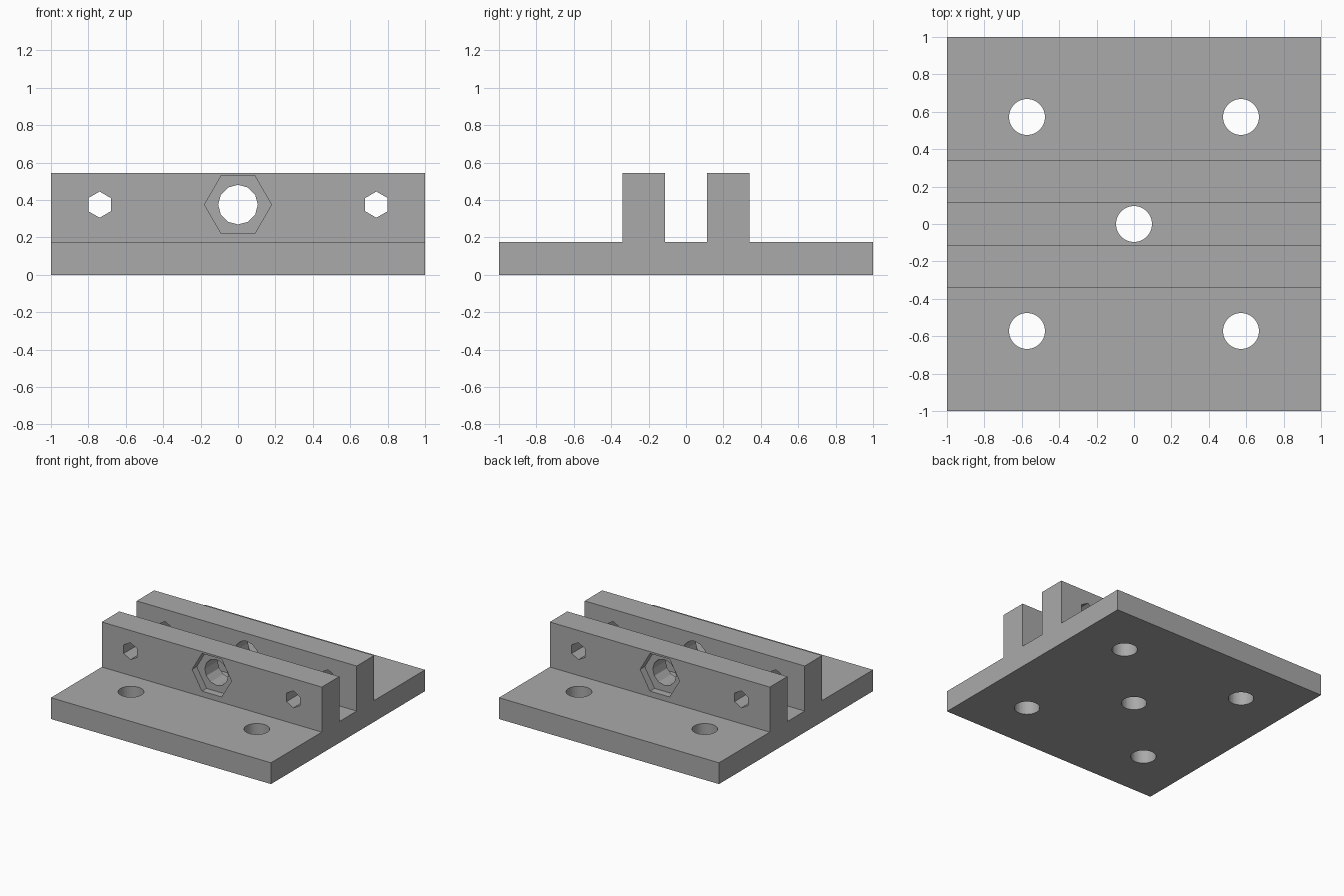
import bpy, bmesh
from math import pi
from mathutils import Matrix

cube = bpy.data.objects.get("Cube")
if cube:
    bpy.data.objects.remove(cube)

grey = bpy.data.materials.new("plain grey")
grey.use_nodes = True
colour = (0.4, 0.4, 0.4, 1)
grey.diffuse_color = colour
grey.node_tree.nodes["Principled BSDF"].inputs["Base Color"].default_value = colour


def make_object(name, bm):
    bmesh.ops.recalc_face_normals(bm, faces=bm.faces)
    mesh = bpy.data.meshes.new(name)
    bm.to_mesh(mesh)
    bm.free()
    mesh.materials.append(grey)
    obj = bpy.data.objects.new(name, mesh)
    bpy.context.collection.objects.link(obj)
    return obj


def cut(target, name, sides, radius, length, location, along_y=False, turn=0.0):
    """Cut a prism-shaped hole through the target."""
    bm = bmesh.new()
    matrix = Matrix.Translation(location)
    if along_y:
        matrix = matrix @ Matrix.Rotation(pi / 2, 4, "X")
    matrix = matrix @ Matrix.Rotation(turn, 4, "Z")
    bmesh.ops.create_cone(bm, cap_ends=True, segments=sides, radius1=radius,
                          radius2=radius, depth=length, matrix=matrix)
    cutter = make_object(name, bm)
    cutter.hide_render = True
    cutter.hide_set(True)
    mod = target.modifiers.new(name, "BOOLEAN")
    mod.operation = "DIFFERENCE"
    mod.solver = "EXACT"
    mod.object = cutter


# Base plate with two upright rails, as one extruded side profile
BASE, TOP, INNER, OUTER, AXIS = 0.175, 0.545, 0.113, 0.34, 0.375
half = [(INNER, BASE), (INNER, TOP), (OUTER, TOP), (OUTER, BASE), (1, BASE), (1, 0)]
profile = half + [(-y, z) for y, z in reversed(half)]
bm = bmesh.new()
face = bm.faces.new([bm.verts.new((-1, y, z)) for y, z in profile])
side = bmesh.ops.extrude_face_region(bm, geom=[face])["geom"]
bmesh.ops.translate(bm, vec=(2, 0, 0),
                    verts=[v for v in side if isinstance(v, bmesh.types.BMVert)])
bracket = make_object("bracket", bm)

# Mounting holes down through the plate
cut(bracket, "centre_mounting_hole", 48, 0.096, 1, (0, 0, 0))
for x in (-0.572, 0.572):
    for y in (-0.572, 0.572):
        cut(bracket, "corner_mounting_hole", 48, 0.096, 1, (x, y, 0))

# Axle hole and small hexagonal pin holes through both rails
cut(bracket, "axle_hole", 12, 0.106, 2, (0, 0, AXIS), along_y=True)
for x in (-0.74, 0.74):
    cut(bracket, "pin_hole", 6, 0.07, 2, (x, 0, AXIS), along_y=True)

# Shallow nut recesses on the outer face of each rail
for s in (-1, 1):
    cut(bracket, "nut_recess", 6, 0.179, 0.12, (0, s * OUTER, AXIS),
        along_y=True, turn=pi / 6)
